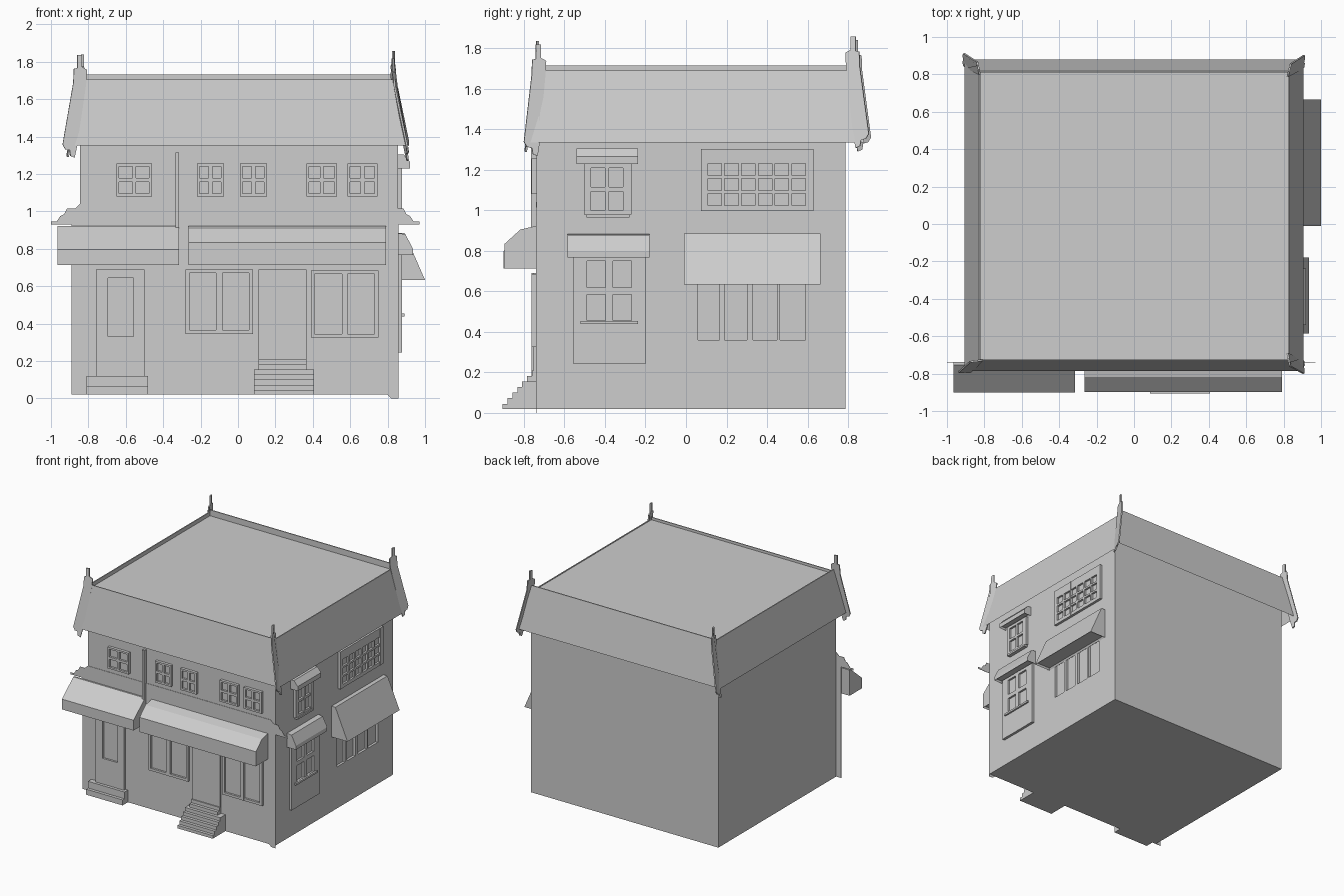
import bpy, bmesh
from mathutils import Vector

if "Cube" in bpy.data.objects:
    bpy.data.objects.remove(bpy.data.objects["Cube"], do_unlink=True)

GREY = (0.61, 0.61, 0.61, 1)
mat = bpy.data.materials.new("plain_grey")
mat.use_nodes = True
mat.diffuse_color = GREY
mat.node_tree.nodes["Principled BSDF"].inputs["Base Color"].default_value = GREY


def finish(name, bm):
    bmesh.ops.recalc_face_normals(bm, faces=bm.faces[:])
    mesh = bpy.data.meshes.new(name)
    bm.to_mesh(mesh)
    bm.free()
    mesh.materials.append(mat)
    obj = bpy.data.objects.new(name, mesh)
    bpy.context.scene.collection.objects.link(obj)
    return obj


def add_prism(bm, points, vec):
    """Extrude a closed outline along a vector."""
    face = bm.faces.new([bm.verts.new(p) for p in points])
    new = bmesh.ops.extrude_face_region(bm, geom=[face], use_keep_orig=True)["geom"]
    moved = [v for v in new if isinstance(v, bmesh.types.BMVert)]
    bmesh.ops.translate(bm, verts=moved, vec=vec)


def prism(name, points, vec):
    bm = bmesh.new()
    add_prism(bm, points, vec)
    return finish(name, bm)


def add_box(bm, lo, hi):
    (x0, y0, z0), (x1, y1, z1) = lo, hi
    add_prism(bm, [(x0, y0, z0), (x1, y0, z0), (x1, y1, z0), (x0, y1, z0)], (0, 0, z1 - z0))


def box(name, lo, hi):
    bm = bmesh.new()
    add_box(bm, lo, hi)
    return finish(name, bm)


# Wall frames: distance along the wall, distance out of it, height
def front(a, d, z):
    return (a, -0.74 - d, z)


def right(a, d, z):
    return (0.855 + d, a, z)


def wall_box(bm, wall, a0, a1, z0, z1, depth, back=-0.02):
    p, q = wall(a0, back, z0), wall(a1, depth, z1)
    add_box(bm, [min(s) for s in zip(p, q)], [max(s) for s in zip(p, q)])


def window(name, wall, outer, panes, cols, rows, gap=0.02, depth=0.022):
    """Proud frame with a grid of sunken panes."""
    a0, a1, z0, z1 = outer
    p0, p1, q0, q1 = panes
    bm = bmesh.new()
    wall_box(bm, wall, a0, a1, z0, z1, 0.005)
    w = (p1 - p0 - gap * (cols - 1)) / cols
    h = (q1 - q0 - gap * (rows - 1)) / rows
    # uprights run full height
    edges = [a0] + [p0 + i * (w + gap) + s for i in range(cols) for s in (0, w)] + [a1]
    for l, r in zip(edges[::2], edges[1::2]):
        wall_box(bm, wall, l, r, z0, z1, depth)
    # crossbars
    edges = [z0] + [q0 + i * (h + gap) + s for i in range(rows) for s in (0, h)] + [z1]
    for l, r in zip(edges[::2], edges[1::2]):
        wall_box(bm, wall, p0, p1, l, r, depth - 0.001)
    return finish(name, bm)


def framed(name, wall, a0, a1, z0, z1, cols, rows, m=0.02, gap=0.02):
    window(name, wall, (a0, a1, z0, z1), (a0 + m, a1 - m, z0 + m, z1 - m), cols, rows, gap)


# Main block, with sunken display panes cut into the right wall
body = box("house_body", (-0.845, -0.738, 0.02), (0.855, 0.788, 1.5))
cut = bmesh.new()
for y0, y1 in ((0.06, 0.165), (0.19, 0.30), (0.33, 0.45), (0.465, 0.59)):
    wall_box(cut, right, y0, y1, 0.36, 0.65, 0.05)
cutter = finish("display_pane_cutter", cut)
cutter.hide_render = True
mod = body.modifiers.new("panes", "BOOLEAN")
mod.object = cutter
mod.solver = "EXACT"
bpy.context.view_layer.objects.active = body
bpy.ops.object.modifier_apply(modifier=mod.name)
bpy.data.objects.remove(cutter, do_unlink=True)

# Thin facade plate with stepped cornice ends
steps = [(1.0, 0.93), (1.0, 0.945), (0.97, 0.945), (0.95, 0.975), (0.93, 0.985),
         (0.915, 1.015), (0.87, 1.015), (0.845, 1.04)]
outline = [(-0.89, 0.02), (0.80, 0.02), (0.82, 0), (0.858, 0), (0.858, 0.93)]
outline += [(x - 0.03, z) for x, z in steps] + [(-x, z) for x, z in reversed(steps)]
outline += [(-0.89, 0.93)]
prism("facade_plate", [(x, -0.741, z) for x, z in outline], (0, 0.003, 0))

# Mansard roof: four slopes open below, each with its own parapet height, and a sunken deck
EAVE = [Vector(p) for p in ((-0.905, -0.787), (0.905, -0.787), (0.905, 0.88), (-0.905, 0.88))]
TOP = [Vector(p) for p in ((-0.828, -0.73), (0.828, -0.73), (0.828, 0.817), (-0.828, 0.817))]
bm = bmesh.new()


def at(p, z):
    return bm.verts.new((p.x, p.y, z))


for i, shift in enumerate((0, -0.016, 0.027, 0.01)):
    a, b = i, (i + 1) % 4
    low, high = 1.352 + shift, 1.706 + shift
    inner = [TOP[k] * 0.99 for k in (a, b)]
    lower = [at(EAVE[a], low), at(EAVE[b], low)]
    upper = [at(TOP[a], high), at(TOP[b], high)]
    rim = [at(inner[0], high), at(inner[1], high)]
    foot = [at(inner[0], 1.685), at(inner[1], 1.685)]
    for p, q in ((lower, upper), (upper, rim), (rim, foot)):
        bm.faces.new((p[0], p[1], q[1], q[0]))
bm.faces.new([at(p * 0.99, 1.685) for p in TOP])
finish("mansard_roof", bm)

# Corner vanes along the hips, each rising into a finial: offset from the hip, height
vane = [(-0.02, 1.69), (-0.02, 1.76), (0.007, 1.775), (0.007, 1.84), (0.032, 1.84),
        (0.032, 1.77), (0.05, 1.765), (0.05, 1.69), (0.035, 1.36), (0.015, 1.335),
        (-0.01, 1.33), (-0.02, 1.30), (-0.045, 1.29), (-0.045, 1.36)]
corners = [("front_left_end", (-1, -0.15), 0, -0.003), ("front_right_end", (0.2, -1), -0.02, -0.022),
           ("back_right_end", (0.25, 1), -0.01, 0.018), ("back_left_end", (-0.2, 1), 0, 0)]
for i, (name, out, slide, lift) in enumerate(corners):
    out = Vector((*out, 0)).normalized()
    n = out.cross(Vector((0, 0, 1))) * 0.01
    pts = []
    for w, z in vane:
        hip = EAVE[i].lerp(TOP[i], min(1, (z - 1.352) / 0.354))
        pts.append(Vector((hip.x, hip.y, z + lift)) + out * (w + slide) - n / 2)
    prism(name + "_corner_vane", pts, n)


# Awnings and window hoods with a sunken underside
def awning(name, wall, a0, a1, profile):
    bm = bmesh.new()
    vec = Vector(wall(a1, 0, 0)) - Vector(wall(a0, 0, 0))
    add_prism(bm, [wall(a0, d, z) for d, z in profile], vec)
    bmesh.ops.recalc_face_normals(bm, faces=bm.faces[:])
    low = [f for f in bm.faces if f.normal.z < -0.9]
    bmesh.ops.inset_region(bm, faces=low, thickness=0.012, depth=-0.015)
    finish(name, bm)


awning("left_awning", front, -0.965, -0.315,
       [(0, 0.713), (0, 0.923), (0.015, 0.923), (0.162, 0.797), (0.162, 0.713)])
awning("main_awning", front, -0.265, 0.79,
       [(0, 0.713), (0, 0.923), (0.078, 0.905), (0.157, 0.833), (0.157, 0.713)])
awning("side_awning", right, -0.01, 0.665,
       [(0, 0.633), (0, 0.885), (0.035, 0.885), (0.145, 0.633)])
awning("lower_hood", right, -0.585, -0.18,
       [(0, 0.768), (0, 0.883), (0.04, 0.878), (0.08, 0.80), (0.08, 0.768)])
awning("upper_hood", right, -0.54, -0.237,
       [(0, 1.228), (0, 1.305), (0.03, 1.305), (0.065, 1.265), (0.065, 1.228)])

# Front upper windows
for i, (x0, x1) in enumerate(((-0.65, -0.46), (-0.22, -0.075), (0.01, 0.155),
                              (0.365, 0.53), (0.585, 0.745))):
    framed(f"front_upper_window_{i + 1}", front, x0, x1, 1.08, 1.255, 2, 2, 0.015)

# Front shop windows and doors
framed("front_shop_window_left", front, -0.28, 0.08, 0.345, 0.69, 2, 1, 0.02, 0.035)
framed("front_shop_window_right", front, 0.39, 0.75, 0.325, 0.685, 2, 1, 0.02, 0.03)
window("left_door", front, (-0.76, -0.50, 0.12, 0.69), (-0.695, -0.56, 0.33, 0.645), 1, 1)
box("main_door", front(0.11, 0.012, 0.2), front(0.365, -0.02, 0.69))

# Steps at the doors
for i, (z, d) in enumerate(((0.065, 0.07), (0.12, 0.045))):
    box(f"left_door_step_{i + 1}", (-0.81, -0.74 - d, 0.02), (-0.48, -0.73, z))
for i in range(7):
    x0, x1 = (0.085, 0.405) if i < 5 else (0.11, 0.365)
    box(f"main_door_step_{i + 1}", (x0, -0.905 + i * 0.024, 0.02), (x1, -0.73, 0.045 + i * 0.0275))

# Drainpipe
box("drainpipe", (-0.335, -0.765, 0.79), (-0.315, -0.73, 1.315))

# Right wall windows
window("side_upper_window", right, (-0.503, -0.27, 0.98, 1.23), (-0.47, -0.31, 1.0, 1.208), 2, 2)
box("side_upper_sill", right(-0.49, -0.01, 0.965), right(-0.28, 0.03, 0.98))
window("side_grid_window", right, (0.075, 0.63, 0.996, 1.302), (0.108, 0.59, 1.025, 1.23), 6, 3, 0.016)
window("side_lower_window", right, (-0.557, -0.197, 0.245, 0.775), (-0.488, -0.27, 0.455, 0.75),
       2, 2, 0.035)
box("side_lower_sill", right(-0.52, -0.01, 0.438), right(-0.237, 0.035, 0.453))
